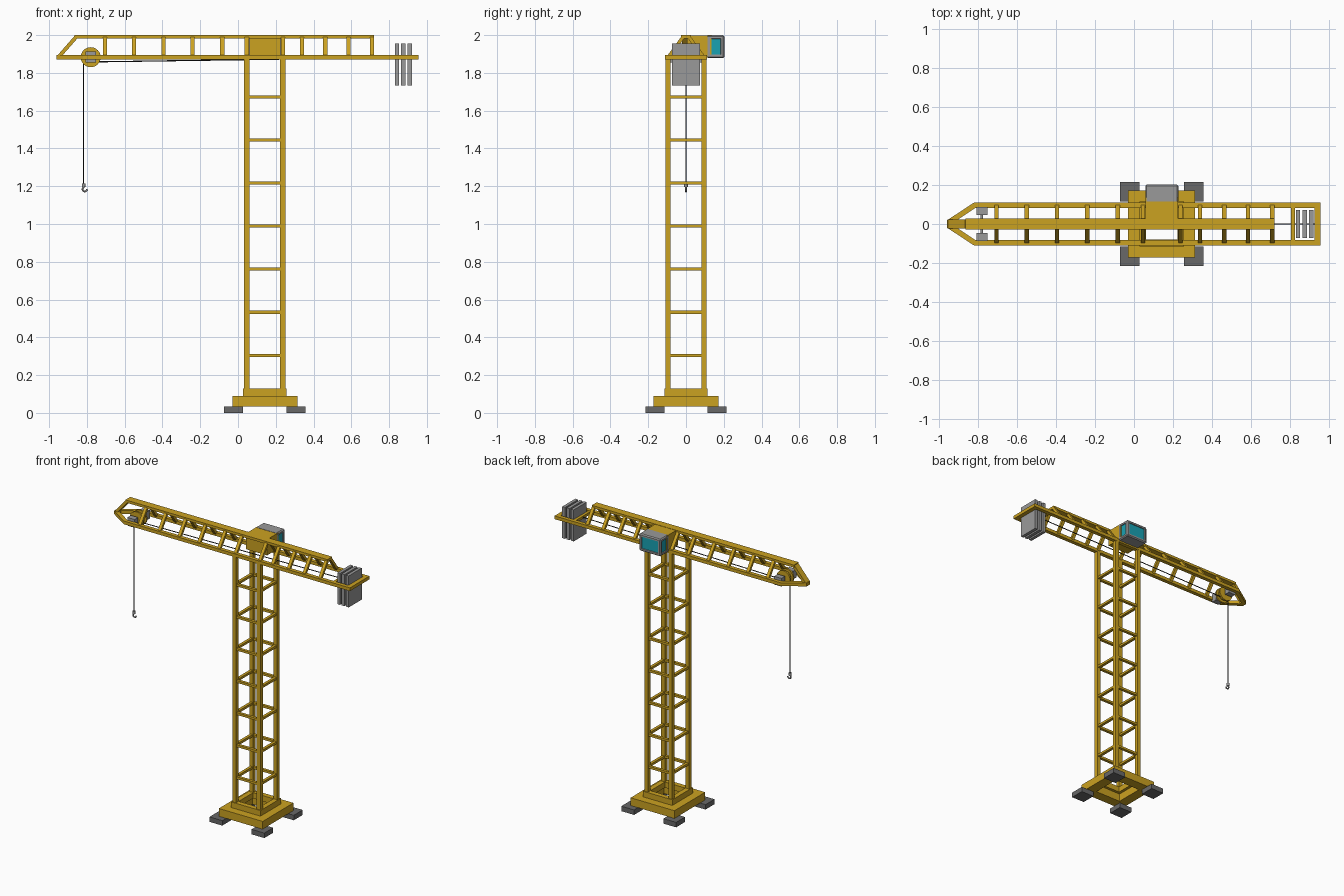
import bpy, bmesh, math
from mathutils import Vector, Matrix

if "Cube" in bpy.data.objects:
    bpy.data.objects.remove(bpy.data.objects["Cube"])


def material(name, rgb):
    m = bpy.data.materials.new(name)
    m.diffuse_color = (*rgb, 1)
    m.use_nodes = True
    m.node_tree.nodes["Principled BSDF"].inputs["Base Color"].default_value = m.diffuse_color
    return m


YELLOW = material("yellow_paint", (0.60, 0.36, 0.015))
DARK = material("dark_grey", (0.14, 0.14, 0.14))
GREY = material("mid_grey", (0.32, 0.32, 0.32))
BLACK = material("cable_black", (0.02, 0.02, 0.02))
GLASS = material("teal_glass", (0.01, 0.36, 0.45))
CX = 0.142          # mast axis


def finish(name, bm, *mats):
    bmesh.ops.recalc_face_normals(bm, faces=bm.faces)
    me = bpy.data.meshes.new(name)
    bm.to_mesh(me)
    bm.free()
    ob = bpy.data.objects.new(name, me)
    bpy.context.collection.objects.link(ob)
    for m in mats:
        me.materials.append(m)
    return ob


def box(bm, lo, hi):
    lo, hi = Vector(lo), Vector(hi)
    mat = Matrix.Translation((lo + hi) / 2) @ Matrix.Diagonal((*(hi - lo), 1))
    return bmesh.ops.create_cube(bm, size=1, matrix=mat)["verts"]


def frame_of(p, q, ref):
    d = (q - p).normalized()
    s = (ref - d * ref.dot(d)).normalized()
    rot = Matrix((s, d.cross(s), d)).transposed().to_4x4()
    return Matrix.Translation((p + q) / 2) @ rot, (q - p).length


def beam(bm, p, q, w, h, ref):
    m, length = frame_of(Vector(p), Vector(q), Vector(ref))
    bmesh.ops.create_cube(bm, size=1, matrix=m @ Matrix.Diagonal((w, h, length, 1)))


def rod(bm, p, q, r, ref, sides=8):
    m, length = frame_of(Vector(p), Vector(q), Vector(ref))
    bmesh.ops.create_cone(bm, cap_ends=True, segments=sides, radius1=r, radius2=r,
                          depth=length, matrix=m)


def ring(bm, outer, inner, z0, z1):
    # flat frame between two matching outlines
    loops = [[bm.verts.new((x, y, z)) for x, y in pts]
             for pts, z in ((outer, z0), (outer, z1), (inner, z1), (inner, z0))]
    n = len(outer)
    for a in range(4):
        A, B = loops[a], loops[(a + 1) % 4]
        for i in range(n):
            j = (i + 1) % n
            bm.faces.new((A[i], A[j], B[j], B[i]))


def square(r):
    return [(CX - r, -r), (CX + r, -r), (CX + r, r), (CX - r, r)]


# Feet
bm = bmesh.new()
for sx in (-1, 1):
    for sy in (-1, 1):
        c = Vector((CX + sx * 0.165, sy * 0.165, 0.0175))
        box(bm, c - Vector((0.05, 0.05, 0.0175)), c + Vector((0.05, 0.05, 0.0175)))
finish("feet", bm, DARK)

# Stepped base frame
bm = bmesh.new()
ring(bm, square(0.172), square(0.10), 0.035, 0.09)
ring(bm, square(0.115), square(0.08), 0.09, 0.13)
finish("base_frame", bm, YELLOW)

# Mast posts and rungs
bm = bmesh.new()
for sx in (-1, 1):
    for sy in (-1, 1):
        x, y = CX + sx * 0.095, sy * 0.095
        box(bm, (x - 0.014, y - 0.014, 0.12), (x + 0.014, y + 0.014, 1.875))
finish("mast_posts", bm, YELLOW)
bm = bmesh.new()
for i in range(7):
    z = 0.305 + i * 0.2278
    ring(bm, square(0.104), square(0.084), z - 0.008, z + 0.008)
finish("mast_rungs", bm, YELLOW)

# Jib: lower frame, crossbar, top chord, nose
bm = bmesh.new()
half_out = [(0.955, 0.11), (-0.82, 0.11), (-0.96, 0.018)]
half_in = [(0.925, 0.083), (-0.812, 0.083), (-0.925, 0.008)]


def mirrored(pts):
    return pts + [(x, -y) for x, y in reversed(pts)]


ring(bm, mirrored(half_out), mirrored(half_in), 1.871, 1.894)
box(bm, (0.805, -0.09, 1.873), (0.825, 0.09, 1.892))
finish("jib_lower_frame", bm, YELLOW)

bm = bmesh.new()
box(bm, (-0.865, -0.027, 1.982), (0.72, 0.027, 2.0))
beam(bm, (-0.858, 0, 1.989), (-0.95, 0, 1.884), 0.044, 0.02, (0, 1, 0))
finish("jib_top_chord", bm, YELLOW)

# Jib struts, leaning in from both rails
bm = bmesh.new()
for x in (-0.705, -0.55, -0.395, -0.24, -0.083, 0.046, 0.238, 0.338, 0.462, 0.585, 0.709):
    for s in (-1, 1):
        beam(bm, (x, s * 0.096, 1.88), (x, s * 0.014, 1.992), 0.022, 0.018, (1, 0, 0))
finish("jib_struts", bm, YELLOW)

# Cab: yellow housing and glazed grey front
bm = bmesh.new()
box(bm, (0.06, 0.005, 1.885), (0.225, 0.135, 1.998))
finish("cab_housing", bm, YELLOW)

bm = bmesh.new()
box(bm, (0.058, 0.115, 1.878), (0.227, 0.203, 2.0))
outer_edges = [e for e in bm.edges if all(v.co.y > 0.2 for v in e.verts)
               or abs(e.verts[0].co.y - e.verts[1].co.y) > 0.01]
bmesh.ops.bevel(bm, geom=outer_edges, offset=0.007, segments=1, affect="EDGES")
bm.normal_update()
panes = [f for f in bm.faces if f.calc_area() > 0.004
         and (f.normal.y > 0.9 or abs(f.normal.x) > 0.9)]
bmesh.ops.inset_individual(bm, faces=panes, thickness=0.016, depth=0)
bmesh.ops.inset_individual(bm, faces=panes, thickness=0.002, depth=-0.006)
for f in panes:
    f.material_index = 1
finish("cab_front", bm, GREY, GLASS)

# Counterweight slabs
bm = bmesh.new()
for x in (0.841, 0.875, 0.909):
    box(bm, (x - 0.011, -0.073, 1.732), (x + 0.011, 0.073, 1.955))
finish("counterweights", bm, GREY)

# Pulley with two flanges, axle and bearing blocks
PX, PZ = -0.78, 1.883
bm = bmesh.new()
for y0, y1, r in ((-0.024, -0.012, 0.053), (-0.012, 0.012, 0.036), (0.012, 0.024, 0.053)):
    rod(bm, (PX, y0, PZ), (PX, y1, PZ), r, (1, 0, 0), 24)
pulley = finish("pulley", bm, YELLOW)
bm = bmesh.new()
rod(bm, (PX, -0.09, PZ), (PX, 0.09, PZ), 0.006, (1, 0, 0), 12)
for s in (-1, 1):
    y = s * 0.066
    box(bm, (PX - 0.028, y - 0.02, PZ - 0.028), (PX + 0.028, y + 0.02, PZ + 0.03))
finish("pulley_bearings", bm, GREY)

# Cables
bm = bmesh.new()
rod(bm, (PX, 0, 1.858), (0.93, 0, 1.883), 0.003, (0, 1, 0))
rod(bm, (-0.817, 0, 1.885), (-0.817, 0, 1.205), 0.003, (1, 0, 0))
finish("cables", bm, BLACK)

# Hook and its block
bm = bmesh.new()
rod(bm, (-0.817, 0, 1.195), (-0.817, 0, 1.214), 0.010, (1, 0, 0), 12)
finish("hook_block", bm, GREY)
cu = bpy.data.curves.new("hook", "CURVE")
cu.dimensions = "3D"
cu.bevel_depth = 0.005
cu.bevel_resolution = 1
cu.use_fill_caps = True
pts = [(-0.817, 1.20)] + [(-0.811 + 0.012 * math.cos(math.radians(a)),
                           1.184 + 0.012 * math.sin(math.radians(a)))
                          for a in range(120, 361, 30)]
sp = cu.splines.new("POLY")
sp.points.add(len(pts) - 1)
for p, (x, z) in zip(sp.points, pts):
    p.co = (x, 0, z, 1)
hook = bpy.data.objects.new("hook", cu)
bpy.context.collection.objects.link(hook)
cu.materials.append(GREY)

# Smooth only the round pulley
bpy.ops.object.select_all(action="DESELECT")
pulley.select_set(True)
bpy.context.view_layer.objects.active = pulley
bpy.ops.object.shade_smooth_by_angle(angle=math.radians(30))
